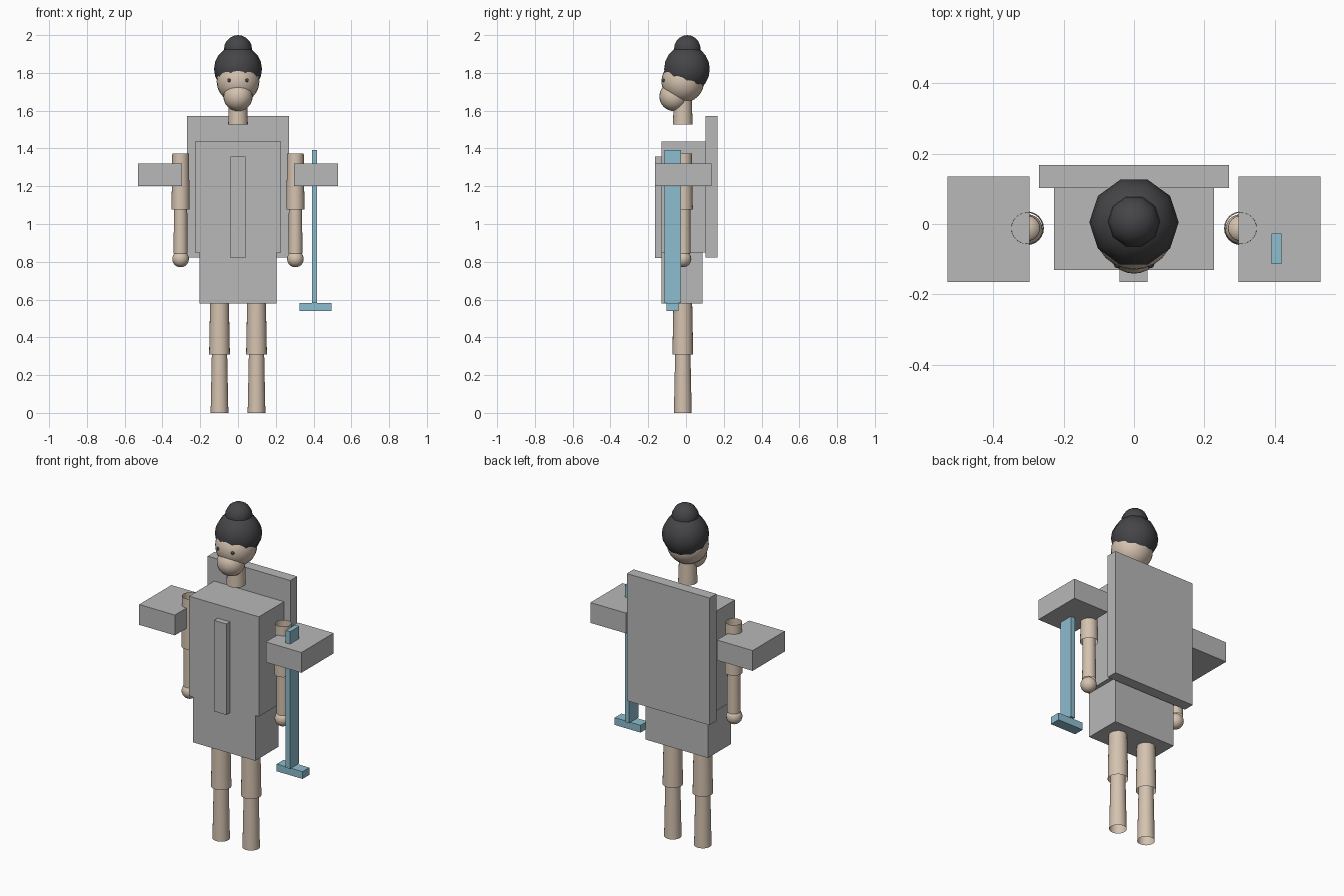
import bpy, bmesh, math

cube = bpy.data.objects.get("Cube")
if cube:
    bpy.data.objects.remove(cube, do_unlink=True)


def material(name, rgb):
    m = bpy.data.materials.new(name)
    m.use_nodes = True
    colour = (*rgb, 1.0)
    m.diffuse_color = colour
    m.node_tree.nodes["Principled BSDF"].inputs["Base Color"].default_value = colour
    return m


SKIN = material("skin", (0.66, 0.54, 0.43))
CLOTH = material("grey cloth", (0.48, 0.48, 0.48))
HAIR = material("dark hair", (0.06, 0.06, 0.065))
BLUE = material("blue staff", (0.27, 0.51, 0.63))


def finish(name, bm, mat, smooth):
    bmesh.ops.recalc_face_normals(bm, faces=bm.faces)
    mesh = bpy.data.meshes.new(name)
    bm.to_mesh(mesh)
    bm.free()
    mesh.materials.append(mat)
    obj = bpy.data.objects.new(name, mesh)
    bpy.context.collection.objects.link(obj)
    if smooth:
        bpy.ops.object.select_all(action="DESELECT")
        obj.select_set(True)
        bpy.context.view_layer.objects.active = obj
        bpy.ops.object.shade_smooth_by_angle(angle=math.radians(45))
    return obj


def box(name, xs, ys, zs, mat):
    bm = bmesh.new()
    bmesh.ops.create_cube(bm, size=1)
    for v in bm.verts:
        for axis, (low, high) in enumerate((xs, ys, zs)):
            v.co[axis] = high if v.co[axis] > 0 else low
    return finish(name, bm, mat, False)


def lathe(name, profile, centre, mat, sides):
    """Turn (radius, height) points around an upright axis, open at the ends."""
    bm = bmesh.new()
    cx, cy, cz = centre
    rings = []
    for r, h in profile:
        count = sides if r > 1e-5 else 1
        rings.append([bm.verts.new((cx + r * math.cos(2 * math.pi * i / sides),
                                    cy + r * math.sin(2 * math.pi * i / sides),
                                    cz + h)) for i in range(count)])
    for a, b in zip(rings, rings[1:]):
        for i in range(sides):
            j = (i + 1) % sides
            corners = [a[i % len(a)], a[j % len(a)], b[j % len(b)], b[i % len(b)]]
            bm.faces.new(list(dict.fromkeys(corners)))
    return finish(name, bm, mat, True)


def ball(name, radius, centre, mat, sides=20, steps=14):
    arc = [(radius * math.sin(math.pi * i / steps),
            -radius * math.cos(math.pi * i / steps)) for i in range(steps + 1)]
    return lathe(name, arc, centre, mat, sides)


# Robe: torso, back panel, front sash and skirt
box("torso", (-0.228, 0.228), (-0.131, 0.103), (0.848, 1.437), CLOTH)
box("back_panel", (-0.27, 0.27), (0.103, 0.167), (0.822, 1.573), CLOTH)
box("front_sash", (-0.041, 0.039), (-0.165, -0.131), (0.82, 1.357), CLOTH)
box("skirt", (-0.204, 0.204), (-0.13, 0.087), (0.58, 0.848), CLOTH)

# Sleeves, arms, hands, legs and eyes on both sides
for side, s in (("left", 1), ("right", -1)):
    box(side + "_sleeve", sorted((s * 0.297, s * 0.53)),
        (-0.165, 0.135), (1.2, 1.32), CLOTH)
    arm = (s * 0.304, -0.012, 0)
    lathe(side + "_upper_arm", [(0.048, 1.077), (0.044, 1.374)], arm, SKIN, 24)
    lathe(side + "_forearm", [(0.037, 0.845), (0.035, 1.1)], arm, SKIN, 24)
    ball(side + "_hand", 0.044, (s * 0.304, -0.016, 0.815), SKIN)
    leg = (s * 0.098, -0.017, 0)
    lathe(side + "_thigh", [(0.055, 0.308), (0.049, 0.62)], leg, SKIN, 24)
    lathe(side + "_shin", [(0.047, 0), (0.04, 0.34)], leg, SKIN, 24)
    ball(side + "_eye", 0.01, (s * 0.047, -0.116, 1.76), HAIR, 10, 8)

# Neck and head
lathe("neck", [(0.052, 1.528), (0.047, 1.68)], (0, -0.017, 0), SKIN, 24)
ball("head", 0.113, (0, -0.017, 1.755), SKIN, 24, 16)
ball("jaw", 0.077, (0, -0.064, 1.675), SKIN, 24, 16)

# Hair cap and bun
ball("hair", 0.127, (0, 0.005, 1.82), HAIR, 10, 10)
ball("hair_bun", 0.074, (0, 0.007, 1.926), HAIR, 10, 10)

# Staff through the left sleeve, with its foot
box("staff", (0.391, 0.419), (-0.113, -0.027), (0.583, 1.393), BLUE)
box("staff_foot", (0.325, 0.494), (-0.103, -0.04), (0.54, 0.583), BLUE)
